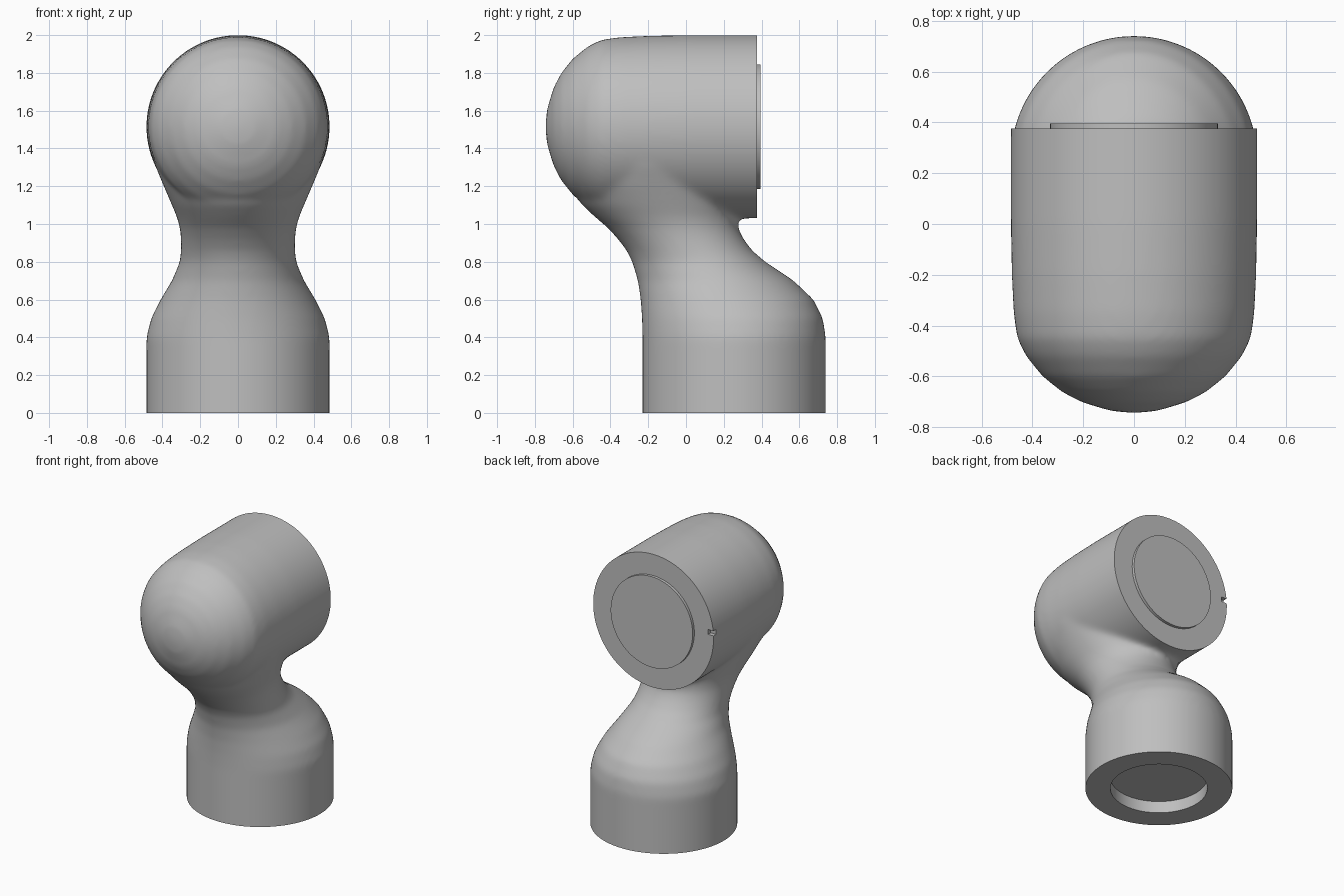
import bpy, bmesh, math
from mathutils import Matrix, Vector

cube = bpy.data.objects.get("Cube")
if cube:
    bpy.data.objects.remove(cube, do_unlink=True)

grey = bpy.data.materials.new("satin_grey")
grey.use_nodes = True
grey.diffuse_color = (0.52, 0.52, 0.52, 1)
grey.node_tree.nodes["Principled BSDF"].inputs["Base Color"].default_value = (0.52, 0.52, 0.52, 1)

RADIUS = 0.485
HEAD_Z = 1.515
BACK_Y = 0.375
SIDES = 96


def finish(name, bm):
    bmesh.ops.recalc_face_normals(bm, faces=bm.faces)
    mesh = bpy.data.meshes.new(name)
    bm.to_mesh(mesh)
    bm.free()
    obj = bpy.data.objects.new(name, mesh)
    bpy.context.collection.objects.link(obj)
    mesh.materials.append(grey)
    return obj


def loft(name, rings):
    """Skin a stack of closed point rings and cap both ends."""
    bm = bmesh.new()
    loops = [[bm.verts.new(p) for p in ring] for ring in rings]
    for a, b in zip(loops, loops[1:]):
        for i in range(SIDES):
            j = (i + 1) % SIDES
            bm.faces.new((a[i], a[j], b[j], b[i]))
    bm.faces.new(loops[0])
    bm.faces.new(loops[-1])
    return finish(name, bm)


def ellipse(centre, u, v):
    angles = [math.tau * i / SIDES for i in range(SIDES)]
    return [Vector(centre) + Vector(u) * math.cos(t) + Vector(v) * math.sin(t) for t in angles]


def box(name, low, high):
    bm = bmesh.new()
    size = Vector(high) - Vector(low)
    middle = (Vector(high) + Vector(low)) / 2
    bmesh.ops.create_cube(bm, size=1, matrix=Matrix.Translation(middle) @ Matrix.Diagonal((*size, 1)))
    return finish(name, bm)


def apply(obj, kind, **settings):
    mod = obj.modifiers.new(kind.lower(), kind)
    for key, value in settings.items():
        setattr(mod, key, value)
    bpy.context.view_layer.objects.active = obj
    bpy.ops.object.modifier_apply(modifier=mod.name)


def combine(obj, other, operation):
    apply(obj, 'BOOLEAN', object=other, operation=operation, solver='EXACT')
    bpy.data.objects.remove(other, do_unlink=True)


def shade(obj):
    bpy.ops.object.select_all(action='DESELECT')
    obj.select_set(True)
    bpy.context.view_layer.objects.active = obj
    bpy.ops.object.shade_smooth_by_angle(angle=math.radians(35))


# Base and neck: height, front edge, back edge, half width
neck_sections = [
    (-0.15, -0.23, 0.74, 0.485), (0.4, -0.23, 0.74, 0.485), (0.5, -0.233, 0.725, 0.46),
    (0.6, -0.24, 0.675, 0.41), (0.7, -0.255, 0.57, 0.35), (0.8, -0.285, 0.42, 0.308),
    (0.86, -0.315, 0.35, 0.302), (0.92, -0.36, 0.305, 0.302), (0.98, -0.415, 0.275, 0.308),
    (1.04, -0.485, 0.27, 0.325), (1.1, -0.55, 0.28, 0.35), (1.2, -0.62, 0.28, 0.393),
    (1.3, -0.63, 0.25, 0.435), (1.4, -0.6, 0.15, 0.465), (1.5, -0.5, 0.1, 0.475)]
joint_body = loft("joint_body", [
    ellipse((0, (front + back) / 2, z), (half, 0, 0), (0, (back - front) / 2, 0))
    for z, front, back, half in neck_sections])

# Domed horizontal head: position along its axis, radius
head_profile = [
    (-0.743, 0.03), (-0.734, 0.1), (-0.70, 0.21), (-0.66, 0.285), (-0.6, 0.36),
    (-0.52, 0.425), (-0.45, 0.46), (-0.35, 0.474), (-0.2, 0.481), (0, RADIUS), (0.52, RADIUS)]
head = loft("head", [
    ellipse((0, y, HEAD_Z), (r, 0, 0), (0, 0, r)) for y, r in head_profile])

# Blend head and neck into one soft casting
combine(joint_body, head, 'UNION')
apply(joint_body, 'REMESH', mode='VOXEL', voxel_size=0.015)
apply(joint_body, 'SMOOTH', factor=0.5, iterations=20)

# Trim the flat ends
combine(joint_body, box("base_trim", (-1, -1, -1), (1, 1, 0)), 'DIFFERENCE')
combine(joint_body, box("back_trim", (-1, BACK_Y, 0.95), (1, 1, 2.2)), 'DIFFERENCE')

# Round recess under the base, small slot in the rim of the head
recess = loft("recess_cutter", [
    ellipse((0, 0.255, z), (0.32, 0, 0), (0, 0.32, 0)) for z in (-0.1, 0.085)])
combine(joint_body, recess, 'DIFFERENCE')
combine(joint_body, box("slot_cutter", (-0.6, 0.345, 1.535), (-0.44, 0.5, 1.57)), 'DIFFERENCE')
shade(joint_body)

# Raised round plate on the back of the head
end_plate = loft("end_plate", [
    ellipse((0, y, HEAD_Z), (0.33, 0, 0), (0, 0, 0.33)) for y in (BACK_Y - 0.01, 0.395)])
shade(end_plate)
